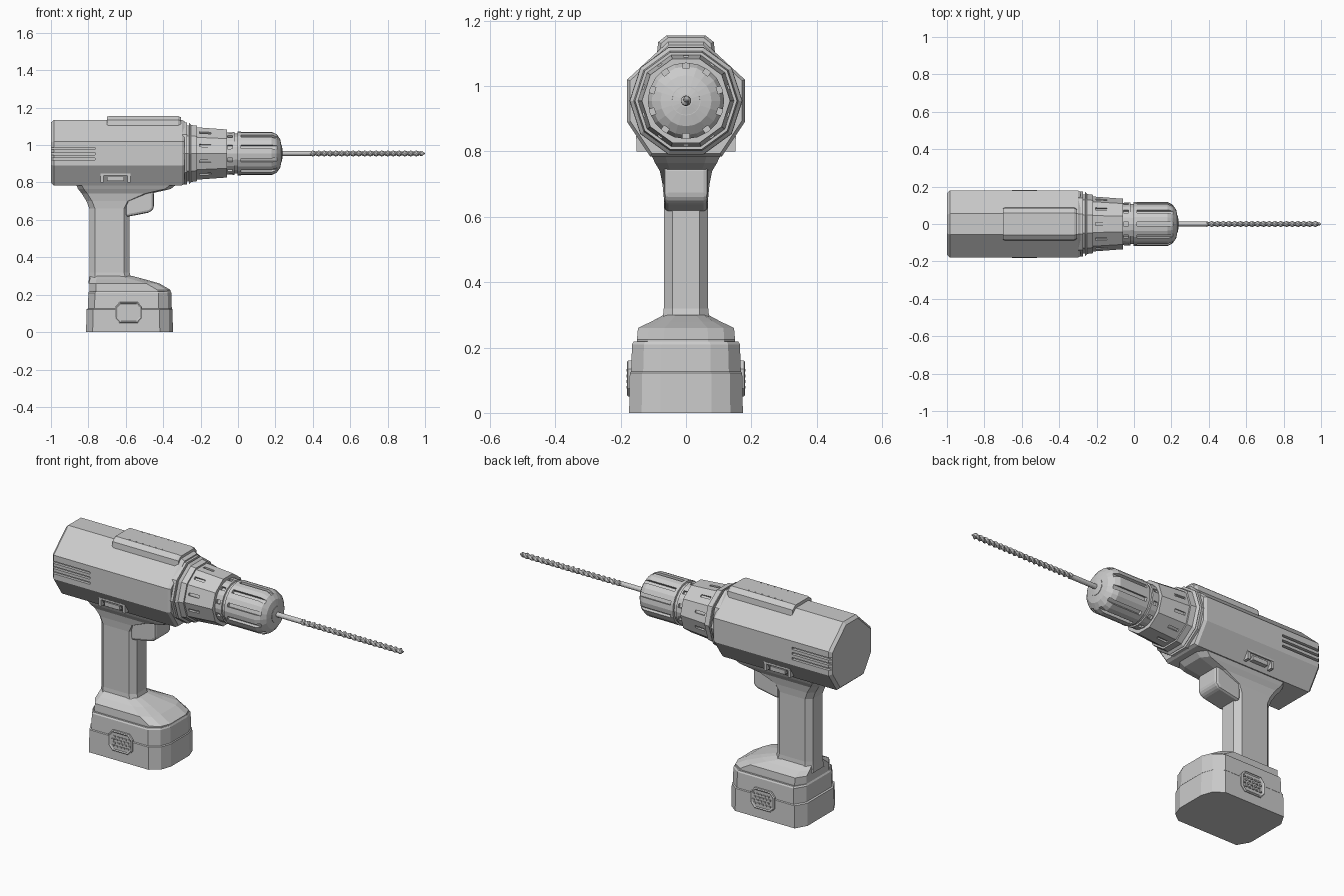
import bpy, bmesh
from math import sin, cos, pi, radians
from mathutils import Matrix

cube = bpy.data.objects.get("Cube")
if cube:
    bpy.data.objects.remove(cube, do_unlink=True)

grey = bpy.data.materials.new("light grey")
grey.use_nodes = True
colour = (0.6, 0.6, 0.6, 1)
grey.diffuse_color = colour
grey.node_tree.nodes["Principled BSDF"].inputs["Base Color"].default_value = colour
AXIS = 0.955  # height of the spindle


def finish(name, bm):
    bmesh.ops.recalc_face_normals(bm, faces=bm.faces)
    mesh = bpy.data.meshes.new(name)
    bm.to_mesh(mesh)
    bm.free()
    mesh.materials.append(grey)
    ob = bpy.data.objects.new(name, mesh)
    bpy.context.collection.objects.link(ob)
    return ob


def loft(name, rings):
    """Skin closed rings of equal length and cap both ends."""
    bm = bmesh.new()
    vs = [[bm.verts.new(p) for p in ring] for ring in rings]
    n = len(vs[0])
    for a, b in zip(vs, vs[1:]):
        for i in range(n):
            bm.faces.new((a[i], a[(i + 1) % n], b[(i + 1) % n], b[i]))
    bm.faces.new(vs[0][::-1])
    bm.faces.new(vs[-1])
    return finish(name, bm)


def lathe(name, profile, sides):
    return loft(name, [[(x, r * cos(2 * pi * i / sides), AXIS + r * sin(2 * pi * i / sides))
                        for i in range(sides)] for x, r in profile])


def add_box(bm, lo, hi, turn=None):
    size = [b - a for a, b in zip(lo, hi)]
    mid = [(a + b) / 2 for a, b in zip(lo, hi)]
    m = Matrix.Translation(mid) @ Matrix.Diagonal((*size, 1))
    bmesh.ops.create_cube(bm, size=1, matrix=turn @ m if turn else m)


def cut(ob, bm):
    cutter = finish(ob.name + "_cutter", bm)
    cutter.hide_render = True
    mod = ob.modifiers.new("cut", 'BOOLEAN')
    mod.object = cutter
    mod.solver = 'EXACT'
    bpy.context.view_layer.objects.active = ob
    bpy.ops.object.modifier_apply(modifier=mod.name)
    bpy.data.objects.remove(cutter, do_unlink=True)


def bevel(ob, width):
    mod = ob.modifiers.new("bevel", 'BEVEL')
    mod.width = width
    mod.segments = 2
    mod.limit_method = 'ANGLE'


def mirror_ring(half):
    return half + [(-y, z) for y, z in reversed(half)]


def around(angle):
    return Matrix.Translation((0, 0, AXIS)) @ Matrix.Rotation(angle, 4, 'X')


# Motor housing: octagonal barrel with chamfered ends
octagon = mirror_ring([(0.055, 1.135), (0.18, 1.02), (0.18, 0.89), (0.11, 0.785)])
housing = loft("motor_housing", [[(x, y * s, AXIS + (z - AXIS) * s) for y, z in octagon]
               for x, s in ((-1, 0.92), (-0.985, 1), (-0.3, 1), (-0.285, 0.95))])
bm = bmesh.new()
for z in (0.925, 0.953, 0.981):
    for side in (-1, 1):
        ys = sorted((side * 0.165, side * 0.25))
        add_box(bm, (-1.1, ys[0], z - 0.006), (-0.765, ys[1], z + 0.006))
cut(housing, bm)

# Raised top cover
cover = mirror_ring([(0.06, 1.155), (0.085, 1.135), (0.09, 1.09)])
top = loft("top_cover", [[(x, y * s, 1.09 + (z - 1.09) * s) for y, z in cover]
           for x, s in ((-0.7, 0.95), (-0.69, 1), (-0.32, 1), (-0.305, 0.9))])
bm = bmesh.new()
for side in (-1, 1):
    for i in range(6):
        x = -0.62 + i * 0.04
        add_box(bm, (x, side * 0.055 - 0.003, 1.15), (x + 0.008, side * 0.055 + 0.003, 1.2))
cut(top, bm)

# Gearbox collar and tapered torque sleeve
gearbox = lathe("gearbox", [(-0.32, 0.173), (-0.272, 0.173), (-0.272, 0.158), (-0.262, 0.158),
                (-0.262, 0.172), (-0.25, 0.16), (-0.22, 0.156), (-0.22, 0.147),
                (-0.06, 0.135), (-0.06, 0.1)], 10)
bm = bmesh.new()
for k in range(10):
    turn = around(radians(18 + 36 * k))
    add_box(bm, (-0.205, 0.128, -0.007), (-0.145, 0.2, 0.007), turn)
cut(gearbox, bm)

# Fluted chuck
chuck = lathe("chuck", [(-0.07, 0.113), (-0.02, 0.115), (-0.018, 0.108), (-0.004, 0.108),
              (-0.002, 0.117), (0.18, 0.117), (0.205, 0.105), (0.225, 0.078), (0.232, 0.045)], 20)
bm = bmesh.new()
for k in range(10):
    turn = around(radians(18 + 36 * k))
    for x0, x1 in ((-0.055, -0.03), (0.015, 0.21)):
        add_box(bm, (x0, 0.1, -0.01), (x1, 0.2, 0.01), turn)
cut(chuck, bm)
lathe("chuck_jaws", [(0.2, 0.045), (0.234, 0.043), (0.238, 0.02)], 16)

# Drill bit: plain shank and twisted two-lobed fluting
lathe("bit_shank", [(0.22, 0.013), (0.39, 0.013)], 12)
steps, rings = 160, []
for j in range(steps + 1):
    t = j / steps
    x = 0.385 + t * 0.615
    tip = min(1, (1 - t) * 30 + 0.15)
    ring = []
    for i in range(12):
        a = 2 * pi * i / 12
        r = (0.0125 + 0.0035 * cos(2 * a)) * tip
        b = a + t * 20 * pi
        ring.append((x, r * cos(b), AXIS + r * sin(b)))
    rings.append(ring)
loft("bit_flutes", rings)


# Grip: chamfered rectangle flaring into the housing
def grip_ring(z, x0, x1, w):
    half = [(x1, 0.6 * w), (x1 - 0.03, w), (x0 + 0.03, w), (x0, 0.6 * w)]
    return [(x, y, z) for x, y in half] + [(x, -y, z) for x, y in reversed(half)]


loft("grip", [grip_ring(*s) for s in (
    (0.26, -0.8, -0.54, 0.08), (0.3, -0.795, -0.575, 0.07), (0.32, -0.795, -0.58, 0.068),
    (0.66, -0.795, -0.58, 0.068), (0.7, -0.81, -0.56, 0.072), (0.74, -0.835, -0.47, 0.08),
    (0.765, -0.855, -0.36, 0.095), (0.82, -0.88, -0.29, 0.12))])

# Trigger
trigger = [(-0.6, 0.615), (-0.47, 0.64), (-0.45, 0.66), (-0.45, 0.74), (-0.46, 0.78), (-0.6, 0.78)]
bevel(loft("trigger", [[(x, y, z) for x, z in trigger] for y in (-0.068, 0.068)]), 0.015)


# Foot and battery share one plan outline
def plan(z, x0, x1, w):
    half = [(x1, 0.45 * w), (x1 - 0.02, 0.78 * w), (x1 - 0.07, w), (x0 + 0.035, w), (x0, 0.65 * w)]
    return [(x, y, z) for x, y in half] + [(x, -y, z) for x, y in reversed(half)]


loft("foot", [plan(*s) for s in (
    (0.2, -0.795, -0.36, 0.15), (0.225, -0.795, -0.36, 0.15), (0.26, -0.795, -0.42, 0.147),
    (0.28, -0.793, -0.49, 0.105), (0.3, -0.79, -0.565, 0.068))])
loft("battery", [plan(*s) for s in (
    (0, -0.812, -0.348, 0.174), (0.122, -0.81, -0.35, 0.172), (0.126, -0.802, -0.354, 0.168),
    (0.21, -0.8, -0.356, 0.165), (0.218, -0.795, -0.36, 0.16))])

for side, label in ((-1, "right"), (1, "left")):
    # Battery release button with grip dots
    outline = [(sx * a, sz * b) for sx, sz, pair in (
        (1, 1, ((0.05, 0.055), (0.072, 0.03))), (1, -1, ((0.072, 0.03), (0.05, 0.055))),
        (-1, -1, ((0.05, 0.055), (0.072, 0.03))), (-1, 1, ((0.072, 0.03), (0.05, 0.055))))
        for a, b in pair]
    loft(label + "_release_button", [[(-0.585 + x * s, side * y, 0.105 + z * s) for x, z in outline]
         for y, s in ((0.15, 1), (0.177, 1), (0.181, 0.92), (0.177, 0.82))])
    bm = bmesh.new()
    for row in range(4):
        for col in range(5):
            x = -0.635 + col * 0.022 + row % 2 * 0.009
            add_box(bm, (x, side * 0.178 - 0.004, 0.075 + row * 0.017),
                    (x + 0.013, side * 0.178 + 0.004, 0.083 + row * 0.017))
    finish(label + "_release_dots", bm)

    # Direction switch in a frame on the lower slope
    bm = bmesh.new()
    for x0, x1, z0, z1, y in ((-0.735, -0.72, 0.8, 0.845, 0.151), (-0.59, -0.575, 0.8, 0.845, 0.151),
                              (-0.735, -0.575, 0.838, 0.848, 0.153), (-0.7, -0.61, 0.807, 0.83, 0.148)):
        ys = sorted((side * 0.1, side * y))
        add_box(bm, (x0, ys[0], z0), (x1, ys[1], z1))
    finish(label + "_direction_switch", bm)
